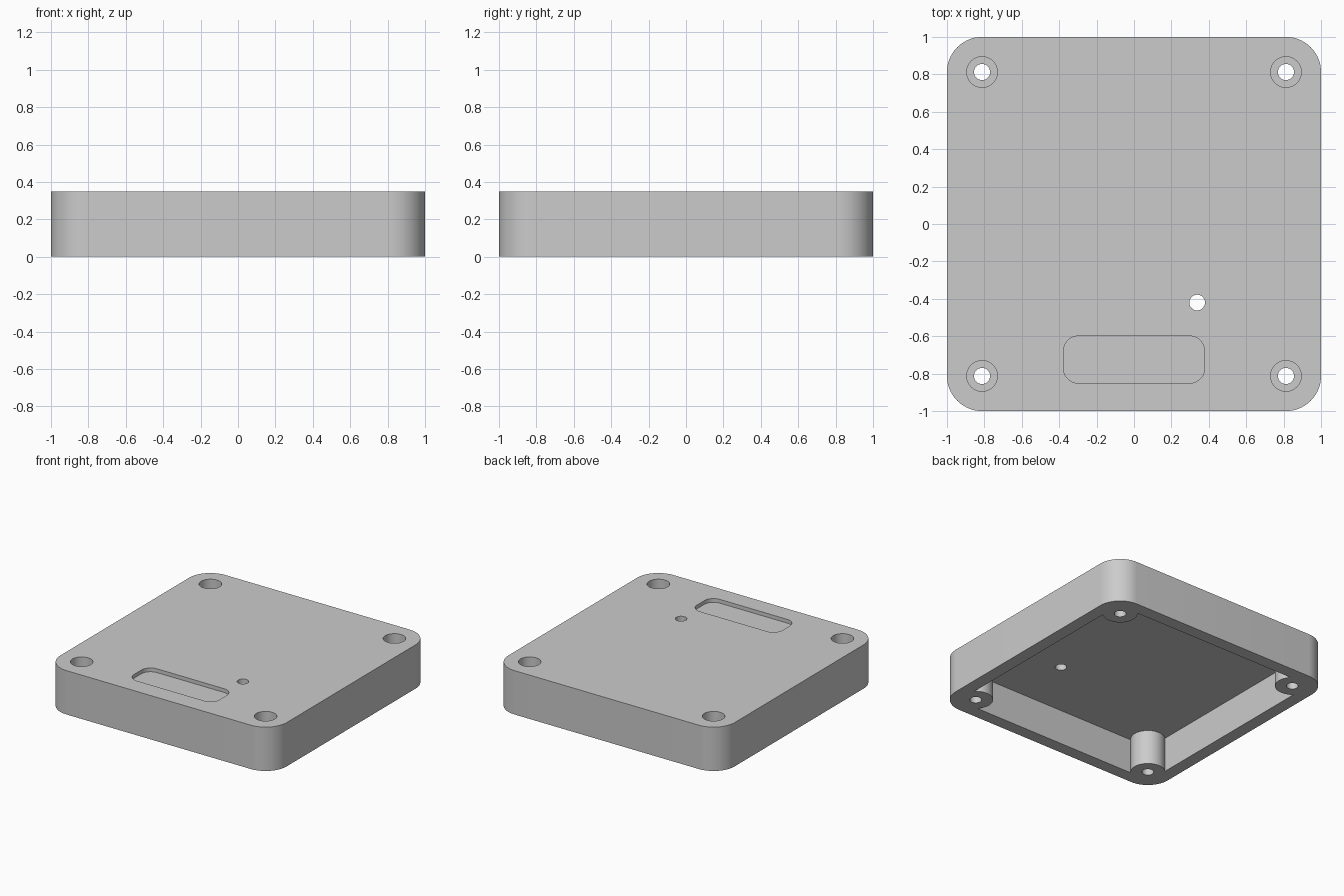
import bpy, bmesh
from math import cos, sin, pi, radians

HEIGHT = 0.35
FLOOR = 0.275      # underside of the top plate
SCREW = 0.8125     # screw position from the centre
SIDES = [(x, y) for x in (-1, 1) for y in (-1, 1)]

cube = bpy.data.objects.get("Cube")
if cube:
    bpy.data.objects.remove(cube, do_unlink=True)

grey = bpy.data.materials.new("light grey")
grey.use_nodes = True
colour = (0.6, 0.6, 0.6, 1)
grey.diffuse_color = colour
grey.node_tree.nodes["Principled BSDF"].inputs["Base Color"].default_value = colour


def prism(name, outline, z0, z1):
    """Extrude a flat outline from z0 to z1."""
    bm = bmesh.new()
    base = bm.faces.new([bm.verts.new((x, y, z0)) for x, y in outline])
    top = bmesh.ops.extrude_face_region(bm, geom=[base])["geom"]
    verts = [v for v in top if isinstance(v, bmesh.types.BMVert)]
    bmesh.ops.translate(bm, verts=verts, vec=(0, 0, z1 - z0))
    bmesh.ops.recalc_face_normals(bm, faces=bm.faces)
    mesh = bpy.data.meshes.new(name)
    bm.to_mesh(mesh)
    bm.free()
    mesh.materials.append(grey)
    obj = bpy.data.objects.new(name, mesh)
    bpy.context.collection.objects.link(obj)
    return obj


def rounded_rect(cx, cy, hx, hy, r, steps=16):
    corners = [(1, 1), (-1, 1), (-1, -1), (1, -1)]
    return [(cx + sx * (hx - r) + r * cos((q + i / steps) * pi / 2),
             cy + sy * (hy - r) + r * sin((q + i / steps) * pi / 2))
            for q, (sx, sy) in enumerate(corners) for i in range(steps + 1)]


def circle(cx, cy, r, n=48):
    return [(cx + r * cos(2 * pi * i / n), cy + r * sin(2 * pi * i / n))
            for i in range(n)]


def cut(target, cutter):
    """Subtract the cutter from the target, then discard it."""
    mod = target.modifiers.new("cut", 'BOOLEAN')
    mod.operation, mod.solver, mod.object = 'DIFFERENCE', 'EXACT', cutter
    bpy.context.view_layer.objects.active = target
    bpy.ops.object.modifier_apply(modifier=mod.name)
    bpy.data.objects.remove(cutter, do_unlink=True)


# Outer block with rounded corners
body = prism("enclosure_lid", rounded_rect(0, 0, 1, 1, 0.1875), 0, HEIGHT)

# Hollow underside, leaving a round screw post in each corner
cavity = prism("cavity_cutter", [(0.9, 0.9), (-0.9, 0.9), (-0.9, -0.9), (0.9, -0.9)],
               -0.1, FLOOR)
for sx, sy in SIDES:
    cut(cavity, prism("post_cutter", circle(sx * SCREW, sy * SCREW, 0.125), -0.2, 0.4))
cut(body, cavity)

# Countersunk screw holes
for sx, sy in SIDES:
    x, y = sx * SCREW, sy * SCREW
    cut(body, prism("head_cutter", circle(x, y, 0.082), HEIGHT - 0.15, 0.5))
    cut(body, prism("hole_cutter", circle(x, y, 0.043), -0.1, 0.5))

# Shallow label recess and small round hole beside it
cut(body, prism("recess_cutter", rounded_rect(0, -0.725, 0.377, 0.126, 0.08),
                HEIGHT - 0.03, 0.5))
cut(body, prism("light_hole_cutter", circle(0.3375, -0.42, 0.042), 0.1, 0.5))

# Smooth the round walls, keep the edges sharp
bpy.ops.object.select_all(action='DESELECT')
body.select_set(True)
bpy.context.view_layer.objects.active = body
bpy.ops.object.shade_smooth_by_angle(angle=radians(30))
